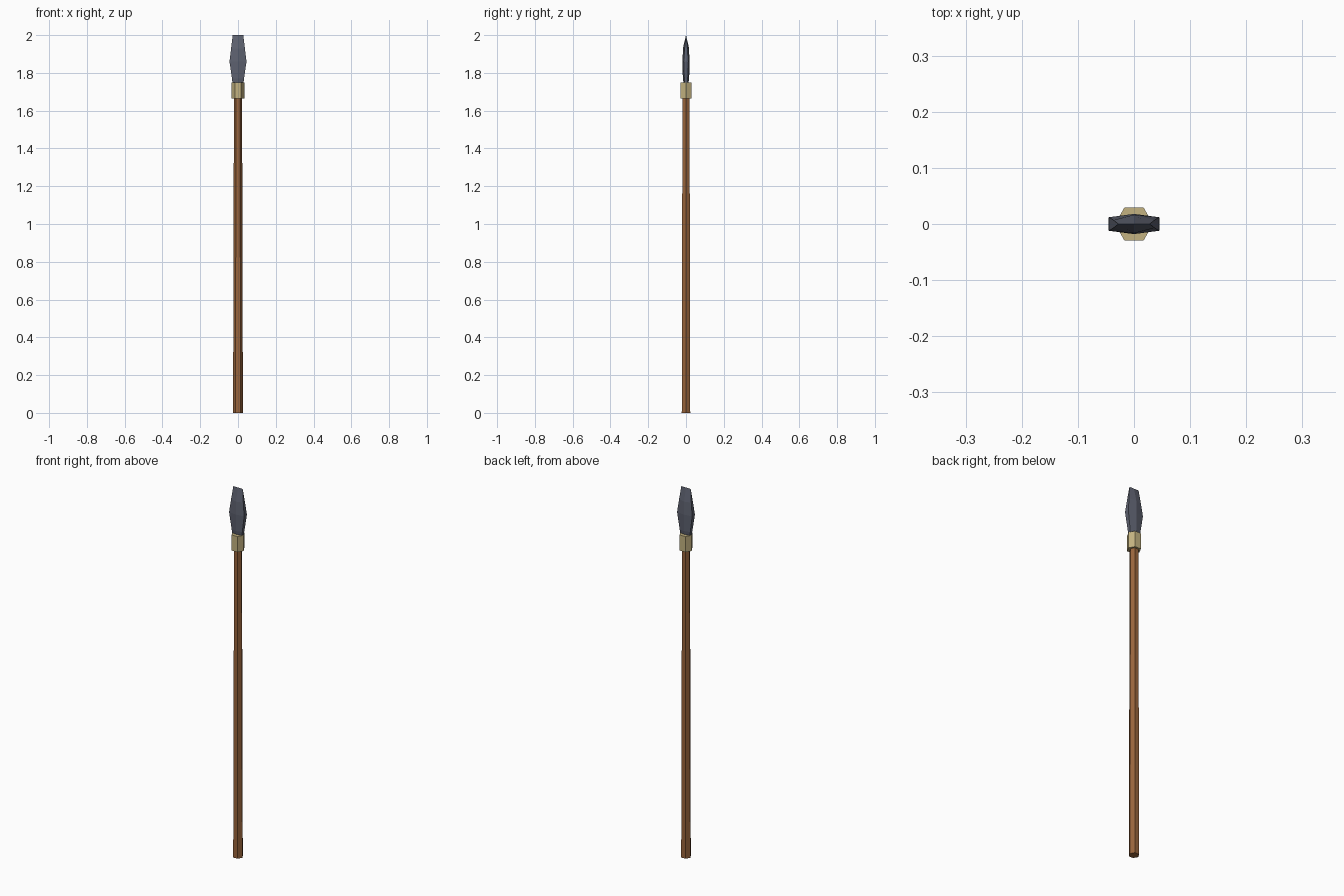
import bpy, bmesh
from math import cos, sin, pi

if "Cube" in bpy.data.objects:
    bpy.data.objects.remove(bpy.data.objects["Cube"])


def loft(name, rings, color):
    """Skin a stack of matching rings and cap both ends, flat shaded."""
    bm = bmesh.new()
    loops = [[bm.verts.new(p) for p in ring] for ring in rings]
    n = len(loops[0])
    for a, b in zip(loops, loops[1:]):
        for i in range(n):
            j = (i + 1) % n
            bm.faces.new((a[i], a[j], b[j], b[i]))
    bm.faces.new(loops[0])
    bm.faces.new(loops[-1])
    bmesh.ops.remove_doubles(bm, verts=bm.verts, dist=1e-5)
    bmesh.ops.dissolve_degenerate(bm, edges=bm.edges, dist=1e-5)
    bmesh.ops.recalc_face_normals(bm, faces=bm.faces)
    mesh = bpy.data.meshes.new(name)
    bm.to_mesh(mesh)
    bm.free()
    mat = bpy.data.materials.new(name + "_colour")
    mat.diffuse_color = (*color, 1)
    mat.use_nodes = True
    mat.node_tree.nodes["Principled BSDF"].inputs["Base Color"].default_value = mat.diffuse_color
    mesh.materials.append(mat)
    obj = bpy.data.objects.new(name, mesh)
    bpy.context.collection.objects.link(obj)
    return obj


def hexagon(r, z):
    return [(r * cos(i * pi / 3), r * sin(i * pi / 3), z) for i in range(6)]


def blade_ring(w, edge, ridge, z):
    """Flat-ended lens section: half width, half edge thickness, half ridge thickness."""
    return [(w, -edge, z), (w, edge, z), (0, ridge, z),
            (-w, edge, z), (-w, -edge, z), (0, -ridge, z)]


# Slightly tapered wooden shaft
loft("shaft", [hexagon(0.026, 0), hexagon(0.0215, 1.70)], (0.32, 0.13, 0.045))

# Binding that joins shaft and blade
loft("binding", [hexagon(0.034, 1.665), hexagon(0.034, 1.75)], (0.55, 0.45, 0.22))

# Stone blade ending in a straight chisel edge
loft("blade", [
    blade_ring(0.029, 0.007, 0.012, 1.745),
    blade_ring(0.032, 0.009, 0.017, 1.77),
    blade_ring(0.045, 0.012, 0.018, 1.86),
    blade_ring(0.0365, 0.007, 0.0165, 1.93),
], (0.11, 0.12, 0.16))
blade = bpy.data.objects["blade"]
bm = bmesh.new()
bm.from_mesh(blade.data)
bm.faces.ensure_lookup_table()
# Taper the blade top to its edge
cap = next(f for f in bm.faces if all(v.co.z > 1.92 for v in f.verts))
new = bmesh.ops.extrude_discrete_faces(bm, faces=[cap])["faces"][0]
for v in new.verts:
    v.co.x *= 0.028 / 0.0365
    v.co.y = 0
    v.co.z = 2.0
bmesh.ops.remove_doubles(bm, verts=bm.verts, dist=1e-5)
bmesh.ops.recalc_face_normals(bm, faces=bm.faces)
bm.to_mesh(blade.data)
bm.free()
